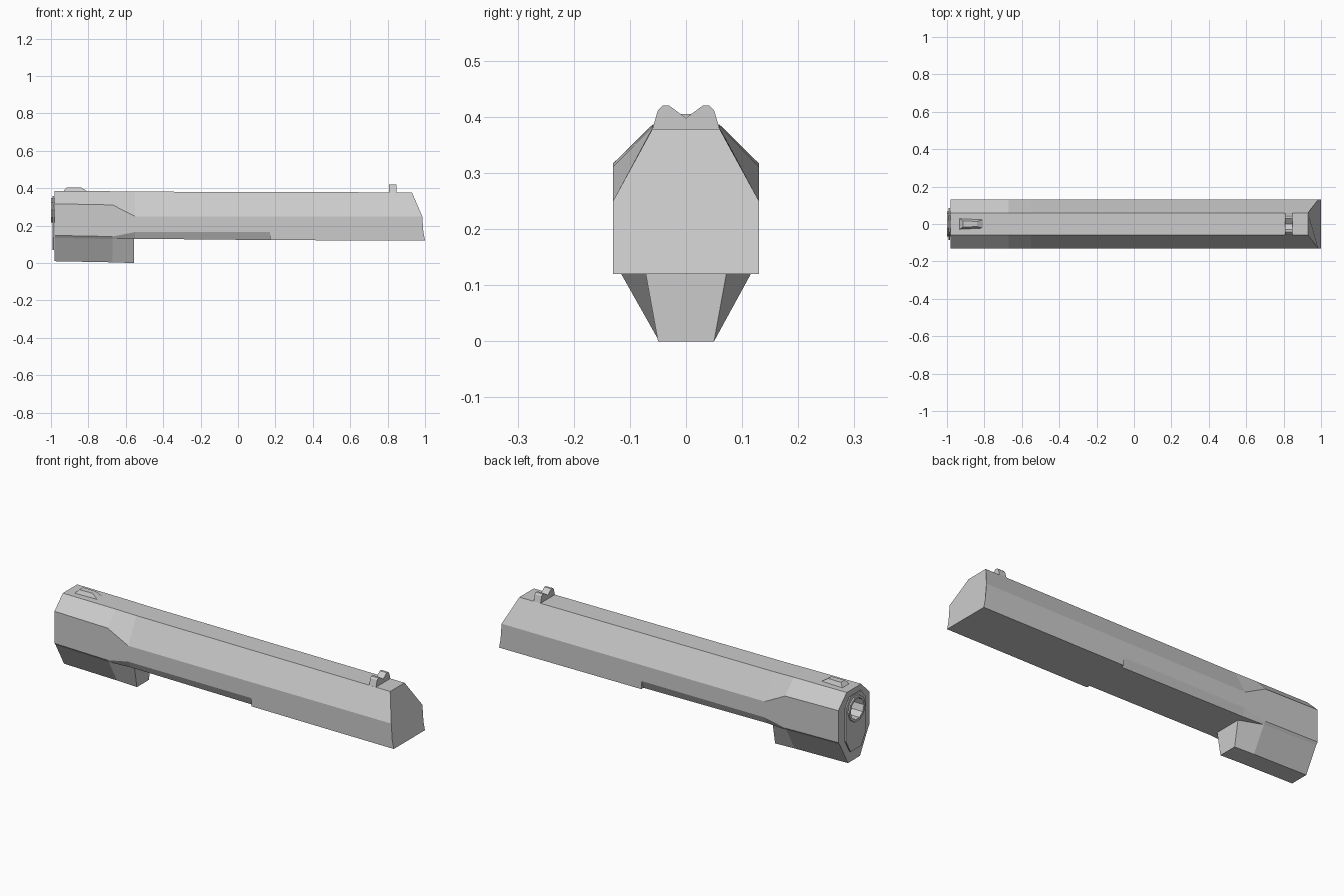
import bpy, bmesh
from math import pi

if "Cube" in bpy.data.objects:
    bpy.data.objects.remove(bpy.data.objects["Cube"])


def at(x, *pts):
    """Half section (y, z) placed at x."""
    return [(x, y, z) for y, z in pts]


def loft(name, halves):
    """Skin mirrored half sections into a closed solid."""
    bm = bmesh.new()
    rings = []
    for h in halves:
        full = h + [(x, -y, z) for x, y, z in reversed(h)]
        rings.append([bm.verts.new(p) for p in full])
    n = len(rings[0])
    for a, b in zip(rings, rings[1:]):
        for i in range(n):
            j = (i + 1) % n
            bm.faces.new((a[i], a[j], b[j], b[i]))
    bm.faces.new(rings[0])
    bm.faces.new(rings[-1])
    bmesh.ops.remove_doubles(bm, verts=bm.verts, dist=1e-5)
    bmesh.ops.recalc_face_normals(bm, faces=bm.faces)
    me = bpy.data.meshes.new(name)
    bm.to_mesh(me)
    bm.free()
    ob = bpy.data.objects.new(name, me)
    bpy.context.collection.objects.link(ob)
    return ob


def tube(name, x0, x1, r, z):
    bpy.ops.mesh.primitive_cylinder_add(
        vertices=10, radius=r, depth=x1 - x0,
        location=((x0 + x1) / 2, 0, z), rotation=(0, pi / 2, 0))
    ob = bpy.context.object
    ob.name = name
    return ob


# main body: deep front, undercut middle, sloped rear end
body = loft("body", [
    at(-.98, (.06, .386), (.13, .317), (.13, .148), (.12, .135)),
    at(-.67, (.06, .384), (.13, .311), (.13, .142), (.12, .128)),
    at(-.55, (.06, .382), (.13, .25), (.13, .166), (.112, .13)),
    at(.17, (.06, .38), (.13, .25), (.13, .166), (.112, .123)),
    at(.17, (.06, .38), (.13, .25), (.13, .166), (.13, .123)),
    [(.93, .06, .378), (.985, .13, .25), (.991, .13, .166), (1, .13, .12)],
])

# lug under the front
loft("front_lug", [
    at(-.98, (.12, .135), (.05, .01)),
    at(-.67, (.12, .128), (.05, .004)),
    at(-.555, (.074, .132), (.05, 0)),
])

# front plate and barrel rim
plate_pts = ((.045, .36), (.085, .31), (.085, .14), (.045, .07))
plate = loft("front_plate", [at(-.985, *plate_pts), at(-.992, *plate_pts)])
for p in (plate,):
    p.data.transform(p.matrix_world)
rim = tube("barrel_rim", -1.0, -.975, .068, .283)

# bore cut through the front parts
cutter = tube("bore_cutter", -1.1, -.7, .055, .283)
cutter.hide_render = True
for ob in (body, plate, rim):
    mod = ob.modifiers.new("bore", 'BOOLEAN')
    mod.operation = 'DIFFERENCE'
    mod.solver = 'EXACT'
    mod.object = cutter
    bpy.context.view_layer.objects.active = ob
    bpy.ops.object.modifier_apply(modifier=mod.name)
bpy.data.objects.remove(cutter)

# front sight: tapered blade
loft("front_sight", [
    [(-.935, .03, .383), (-.915, .016, .405)],
    [(-.80, .024, .381), (-.84, .014, .405)],
])

# rear sight with a V notch
notch = ((0, .398), (.03, .42), (.042, .42), (.05, .412), (.06, .378))
loft("rear_sight", [at(.807, *notch), at(.847, *notch)])
